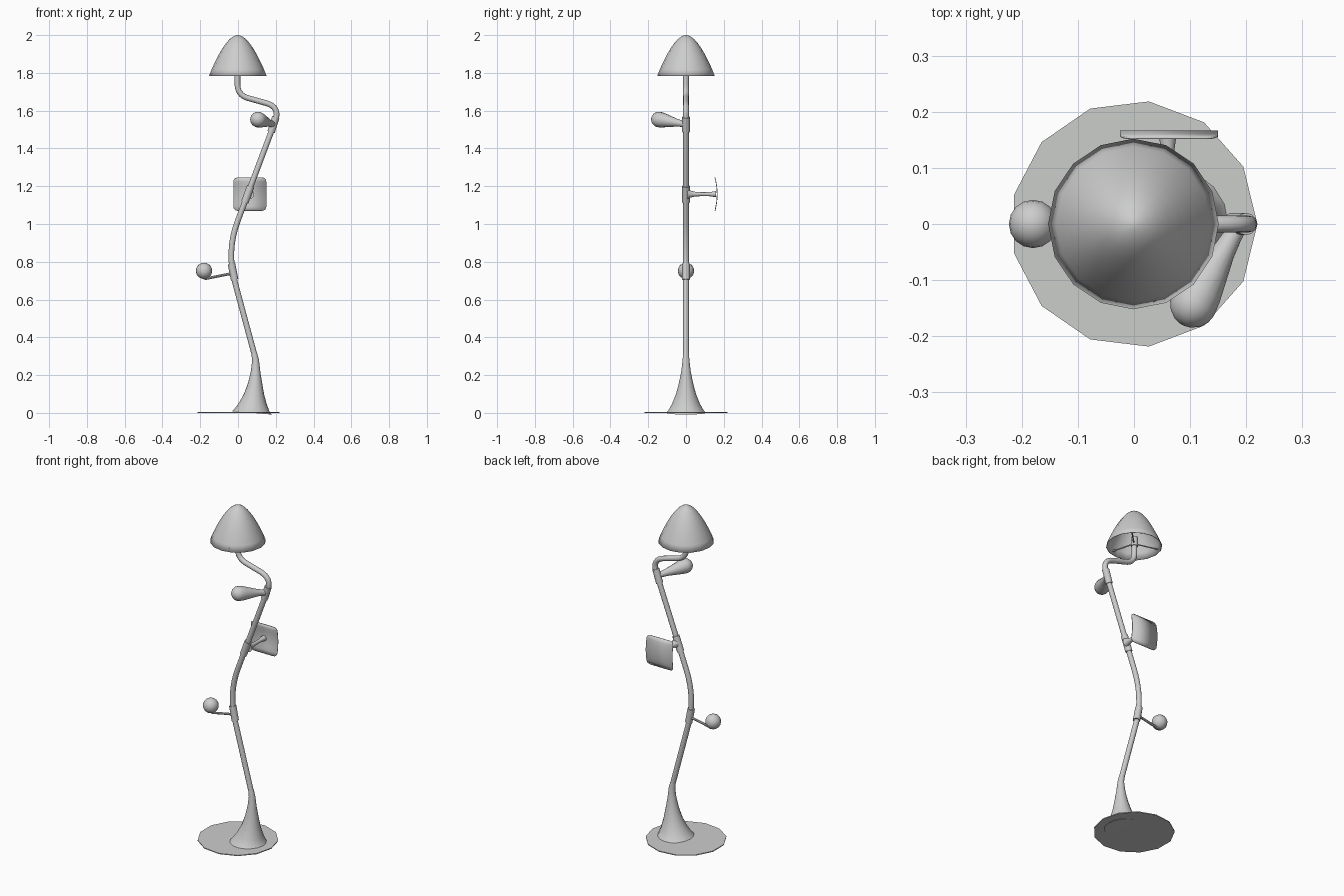
import bpy, bmesh, math
from math import cos, sin, pi, radians
from mathutils import Vector

if "Cube" in bpy.data.objects:
    bpy.data.objects.remove(bpy.data.objects["Cube"])

grey = bpy.data.materials.new("light grey")
grey.use_nodes = True
grey.diffuse_color = (0.6, 0.61, 0.6, 1)
grey.node_tree.nodes["Principled BSDF"].inputs["Base Color"].default_value = grey.diffuse_color


def finish(name, bm, angle=40):
    bmesh.ops.recalc_face_normals(bm, faces=bm.faces)
    mesh = bpy.data.meshes.new(name)
    bm.to_mesh(mesh)
    bm.free()
    mesh.materials.append(grey)
    ob = bpy.data.objects.new(name, mesh)
    bpy.context.collection.objects.link(ob)
    bpy.ops.object.select_all(action="DESELECT")
    ob.select_set(True)
    bpy.context.view_layer.objects.active = ob
    bpy.ops.object.shade_smooth_by_angle(angle=radians(angle))
    return ob


def loft(name, path, radii, sides=12, caps=(True, True), angle=40):
    """Sweep a circle of changing radius along a path."""
    pts = [Vector(p) for p in path]
    span = (pts[-1] - pts[0]).normalized()
    ref = Vector((0, 1, 0)) if abs(span.y) < 0.5 else Vector((0, 0, 1))
    bm, rings = bmesh.new(), []
    for i, p in enumerate(pts):
        tangent = (pts[min(i + 1, len(pts) - 1)] - pts[max(i - 1, 0)]).normalized()
        u = ref.cross(tangent).normalized()
        v = tangent.cross(u)
        rings.append([bm.verts.new(p + radii[i] * (u * cos(a) + v * sin(a)))
                      for a in (2 * pi * k / sides for k in range(sides))])
    for a, b in zip(rings, rings[1:]):
        for k in range(sides):
            j = (k + 1) % sides
            bm.faces.new((a[k], a[j], b[j], b[k]))
    for use, ring in zip(caps, (rings[0], rings[-1])):
        if use:
            bm.faces.new(ring)
    return finish(name, bm, angle)


def rounded(points, bends, steps=8):
    """Polyline whose inner corners become smooth bends."""
    pts = [Vector(p) for p in points]
    out = [pts[0]]
    for prev, c, nxt, size in zip(pts, pts[1:], pts[2:], bends):
        a = c + (prev - c).normalized() * size
        b = c + (nxt - c).normalized() * size
        for t in (k / steps for k in range(steps + 1)):
            out.append(a * (1 - t) ** 2 + c * 2 * t * (1 - t) + b * t * t)
    return out + [pts[-1]]


# Floor disc
loft("base_disc", [(0, 0, 0), (0, 0, 0.005)], [0.22, 0.22], 13)

# Flared foot leaning into the pole
foot = [(0, 0.075, 0.106), (0.012, 0.076, 0.094), (0.05, 0.081, 0.073), (0.1, 0.086, 0.053),
        (0.16, 0.091, 0.037), (0.22, 0.093, 0.025), (0.28, 0.093, 0.018), (0.32, 0.085, 0.015)]
loft("flared_foot", [(x, 0, z) for z, x, r in foot], [r for z, x, r in foot], 16)

# Bent pole
pole = rounded([(0.092, 0, 0.29), (-0.061, 0, 0.858), (0.225, 0, 1.619),
                (-0.003, 0, 1.682), (-0.003, 0, 1.82)], [0.17, 0.08, 0.06])
loft("bent_pole", pole, [0.015] * len(pole))

# Collars on the pole
for name, low, high in (("lower_collar", (-0.018, 0.705), (-0.035, 0.79)),
                        ("middle_collar", (0.036, 1.115), (0.067, 1.2)),
                        ("upper_collar", (0.175, 1.487), (0.2, 1.565))):
    loft(name, [(low[0], 0, low[1]), (high[0], 0, high[1])], [0.02, 0.02])

# Lower arm with ball
arm = rounded([(-0.022, 0, 0.738), (-0.06, 0, 0.733), (-0.183, 0, 0.708), (-0.183, 0, 0.735)],
              [0.02, 0.018], 4)
loft("ball_arm", arm, [0.02, 0.011] + [0.007] * (len(arm) - 2), 8)
bm = bmesh.new()
bmesh.ops.create_uvsphere(bm, u_segments=16, v_segments=10, radius=0.043)
bmesh.ops.translate(bm, verts=bm.verts, vec=(-0.18, 0, 0.752))
finish("ball", bm, 60)

# Upper club: narrow neck swelling to a round head
neck, head, big = Vector((0.188, 0, 1.527)), Vector((0.106, -0.143, 1.553)), 0.042
axis = (head - neck).normalized()
path = [neck.lerp(head, t) for t in (0, 0.15, 0.35, 0.6, 0.85, 1)]
radii = [0.016, 0.017, 0.021, 0.03, 0.039, big]
for a in (radians(d) for d in (22, 45, 65, 82)):
    path.append(head + axis * big * sin(a))
    radii.append(big * cos(a))
loft("club", path, radii, 14, angle=60)

# Stem and curved square plate at the back
stem = [(0.008, 0.026), (0.022, 0.019), (0.045, 0.013), (0.085, 0.01), (0.125, 0.011), (0.16, 0.016)]
loft("plate_stem", [(0.06, y, 1.158) for y, r in stem], [r for y, r in stem])
half, corner = 0.0875, 0.022
rows = [(half - corner + corner * sin(a), half - corner + corner * cos(a))
        for a in (radians(d) for d in (90, 67, 45, 22, 0))]
rows += [(z, half) for z in (0.043, 0.022)]
rows = rows + [(0, half)] + [(-z, w) for z, w in reversed(rows)]
bm = bmesh.new()
strip = [[bm.verts.new((0.0625 + s * w, 0.165 - 0.012 * (z / half) ** 2, 1.158 + z))
          for s in (-1, 1)] for z, w in rows]
for a, b in zip(strip, strip[1:]):
    bm.faces.new((a[0], a[1], b[1], b[0]))
plate = finish("curved_plate", bm)
mod = plate.modifiers.new("thickness", "SOLIDIFY")
mod.thickness, mod.offset = 0.004, 0

# Dome shade, open below
shade = [(1.784, 0.152), (1.82, 0.138), (1.857, 0.121), (1.893, 0.103), (1.926, 0.084),
         (1.955, 0.064), (1.977, 0.045), (1.991, 0.027), (1.998, 0.012), (2.0, 0.003)]
dome = loft("dome_shade", [(-0.001, 0, z) for z, r in shade], [r for z, r in shade],
            16, caps=(False, True), angle=60)
mod = dome.modifiers.new("thickness", "SOLIDIFY")
mod.thickness, mod.offset = 0.003, -1

# Hub and three spokes holding the shade
loft("shade_hub", [(-0.003, 0, 1.785), (-0.003, 0, 1.84)], [0.019, 0.019])
for i in range(3):
    a = radians(45 + 120 * i)
    loft(f"shade_spoke_{i + 1}", [(0, 0, 1.8), (0.143 * cos(a), 0.143 * sin(a), 1.8)],
         [0.004, 0.004], 6)
